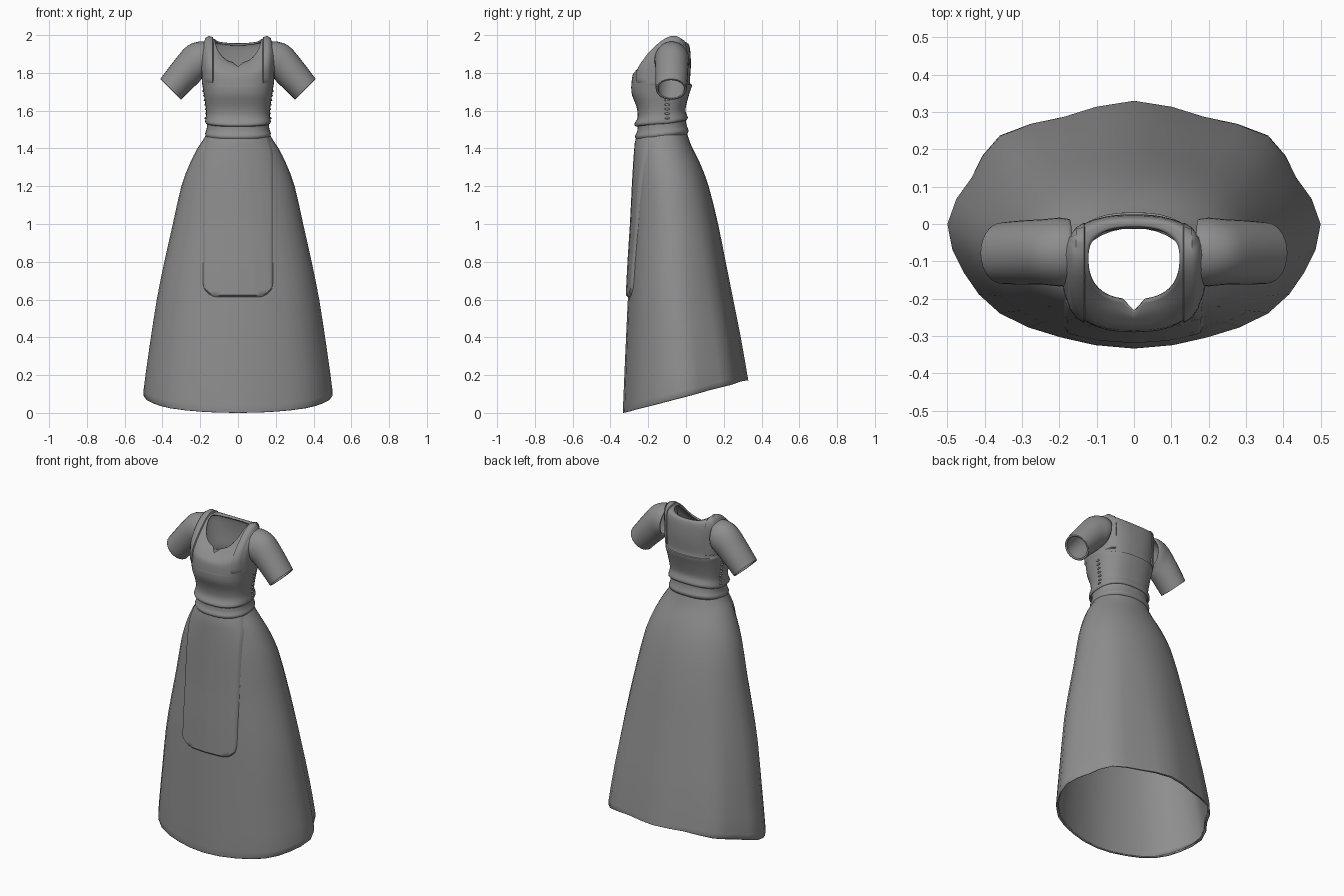
import bpy, bmesh, math
from mathutils import Vector
from mathutils.bvhtree import BVHTree

if "Cube" in bpy.data.objects:
    bpy.data.objects.remove(bpy.data.objects["Cube"])

grey = bpy.data.materials.new("grey_cloth")
grey.diffuse_color = (0.27, 0.27, 0.27, 1)
grey.use_nodes = True
grey.node_tree.nodes["Principled BSDF"].inputs["Base Color"].default_value = grey.diffuse_color


def make(name, bm, thick=0.0, mirror=False):
    """Turn a bmesh into a smooth object with optional cloth thickness and mirror."""
    me = bpy.data.meshes.new(name)
    bm.to_mesh(me)
    ob = bpy.data.objects.new(name, me)
    bpy.context.collection.objects.link(ob)
    me.materials.append(grey)
    if mirror:
        m = ob.modifiers.new("mirror", 'MIRROR')
        m.use_mirror_merge = False
    if thick:
        s = ob.modifiers.new("thickness", 'SOLIDIFY')
        s.thickness, s.offset = thick, -1
    bpy.context.view_layer.objects.active = ob
    ob.select_set(True)
    bpy.ops.object.shade_smooth_by_angle(angle=math.radians(50))
    ob.select_set(False)
    return ob


def skin(rows, closed=True):
    """Bridge rows of points with quads."""
    bm = bmesh.new()
    vs = [[bm.verts.new(p) for p in r] for r in rows]
    n = len(rows[0])
    for a, b in zip(vs, vs[1:]):
        for j in range(n if closed else n - 1):
            k = (j + 1) % n
            bm.faces.new((a[j], a[k], b[k], b[j]))
    return bm


def refine(keys, steps):
    """Smooth spline through rows of numbers."""
    out = []
    for i in range(len(keys) - 1):
        p0, p1 = keys[max(i - 1, 0)], keys[i]
        p2, p3 = keys[i + 1], keys[min(i + 2, len(keys) - 1)]
        for s in range(steps):
            t = s / steps
            out.append([b + 0.5 * t * (c - a + t * (2*a - 5*b + 4*c - d + t * (3*(b - c) + d - a)))
                        for a, b, c, d in zip(p0, p1, p2, p3)])
    return out + [list(keys[-1])]


def loft(keys, sides, n, p, steps, lobes=0.0):
    """Rings: half width, mid y, front y, back y, then z at side, front, back."""
    rows = []
    for w, ym, yf, yb, zs, zf, zb in refine(keys, steps):
        row = []
        for i in range(sides):
            a = 2 * math.pi * i / sides
            c, s = math.cos(a), math.sin(a)
            cx = math.copysign(abs(c) ** (2 / n), c)
            sy = math.copysign(abs(s) ** (2 / n), s)
            fade = max(0, 1.3 - zs) / 1.3 * (1 if s > -0.01 else 0.3)
            k = 1 + lobes * fade * (math.cos(8 * a) - 1)
            half, zend = (yb - ym, zb) if s > 0 else (ym - yf, zf)
            row.append((w * cx * k, ym + half * sy * k, zs + (zend - zs) * abs(sy) ** p))
        rows.append(row)
    return skin(rows)


# Long skirt with a slanted hem and soft folds at the back
skirt = loft([
    (.495, 0, -.333, .330, .085, 0, .172),
    (.500, 0, -.333, .325, .12, .04, .20),
    (.470, -.015, -.322, .290, .34, .30, .40),
    (.430, -.04, -.308, .250, .60, .60, .60),
    (.390, -.05, -.298, .210, .80, .80, .80),
    (.345, -.06, -.285, .170, 1.0, 1.0, 1.0),
    (.300, -.08, -.275, .120, 1.2, 1.2, 1.2),
    (.255, -.10, -.268, .075, 1.32, 1.32, 1.32),
    (.215, -.115, -.262, .035, 1.40, 1.40, 1.40),
    (.185, -.12, -.258, .015, 1.445, 1.44, 1.45),
    (.160, -.125, -.245, 0, 1.49, 1.48, 1.50)], 32, 2.1, 1, 2, 0.033)
skirt_tree = BVHTree.FromBMesh(skirt)
make("skirt", skirt, 0.012)

# Gathered waistband, higher at the back
make("waistband", loft([
    (.166, -.125, -.260, .005, 1.460, 1.445, 1.475),
    (.174, -.125, -.270, .014, 1.478, 1.463, 1.493),
    (.167, -.125, -.260, .006, 1.500, 1.485, 1.515),
    (.164, -.125, -.256, 0, 1.525, 1.510, 1.540),
    (.166, -.125, -.258, 0, 1.550, 1.535, 1.565)], 40, 2.3, 1, 3), 0.01)

# Bodice with shoulders and round neckline
bodice = loft([
    (.168, -.125, -.264, .002, 1.530, 1.515, 1.550),
    (.174, -.125, -.274, .010, 1.543, 1.528, 1.563),
    (.168, -.125, -.256, -.002, 1.580, 1.565, 1.595),
    (.171, -.125, -.262, 0, 1.620, 1.620, 1.625),
    (.180, -.13, -.285, .015, 1.680, 1.680, 1.680),
    (.186, -.13, -.290, .028, 1.720, 1.720, 1.720),
    (.189, -.13, -.289, .031, 1.738, 1.735, 1.738),
    (.191, -.13, -.288, .021, 1.752, 1.750, 1.750),
    (.194, -.125, -.282, .026, 1.86, 1.790, 1.84),
    (.188, -.09, -.262, .022, 1.95, 1.815, 1.92),
    (.160, -.07, -.235, .012, 1.986, 1.840, 1.955),
    (.122, -.09, -.205, -.008, 1.978, 1.855, 1.955)], 40, 2.5, 1.6, 3)
# Small notch at the front of the neckline
for v in bodice.verts:
    if abs(v.co.x) < 0.01 and v.co.y < -0.15 and v.co.z > 1.815:
        f = ((v.co.z - 1.81) / 0.045) ** 2
        v.co.y -= 0.03 * f
        v.co.z -= 0.022 * f
bodice_tree = BVHTree.FromBMesh(bodice)
make("bodice", bodice, 0.01)


def drape(tree, start, direction, lift):
    """Drop a point onto a surface and lift it along the ray."""
    d = Vector(direction).normalized()
    hit = tree.ray_cast(Vector(start), d)[0]
    if hit is None:
        hit = tree.find_nearest(Vector(start) + d)[0]
    return hit - d * lift


# Apron panel with rounded lower corners
us = [-1, -.95] + [-.9 + .1 * i for i in range(19)] + [.95, 1]
vs = [i / 24 for i in range(24)] + [.985, 1]
rows = []
for t in reversed(vs):
    row = []
    for u in us:
        q = max(0, (abs(u) - .55) / .45)
        low = .61 + .08 * (1 - math.sqrt(max(0, 1 - q * q)))
        x = u * (.162 + .026 * min(1, t * 9))
        z = 1.465 + (low - 1.465) * t
        lift = -.003 if abs(u) == 1 or t == 1 else .012
        row.append(drape(skirt_tree, (x, -1, z), (0, 1, 0), lift))
    rows.append(row)
make("apron", skin(rows, closed=False))

# Raised shoulder straps running from chest over to the lower back
rows = []
for i in range(33):
    a = math.radians(-5 + 185 * i / 32)
    d = Vector((0, math.cos(a), -math.sin(a)))
    row = []
    for off, lift in ((-.026, -.004), (-.021, .008), (0, .012), (.018, .009), (.024, -.004)):
        x = .155 + off
        if i in (0, 32):
            lift = -.004
        row.append(drape(bodice_tree, Vector((x, -.09, 1.755)) - d, d, lift))
    rows.append(row)
straps = skin(rows, closed=False)
bmesh.ops.recalc_face_normals(straps, faces=straps.faces)
make("shoulder_straps", straps, mirror=True)

# Short sleeves: upper x, z, lower x, z, mid y, half depth
rows = []
for xu, zu, xl, zl, yc, ry in refine([
        (.165, 1.962, .180, 1.78, -.075, .088),
        (.205, 1.966, .195, 1.765, -.075, .092),
        (.270, 1.942, .212, 1.745, -.075, .088),
        (.335, 1.868, .250, 1.710, -.076, .086),
        (.400, 1.783, .290, 1.670, -.078, .083),
        (.411, 1.768, .301, 1.658, -.078, .081)], 3):
    mid = Vector(((xu + xl) / 2, yc, (zu + zl) / 2))
    up = Vector(((xu - xl) / 2, 0, (zu - zl) / 2))
    rows.append([mid + up * math.cos(2 * math.pi * i / 28)
                 - Vector((0, ry, 0)) * math.sin(2 * math.pi * i / 28) for i in range(28)])
make("sleeves", skin(rows), 0.012, mirror=True)

# Side lacing knots
bm = bmesh.new()
for i in range(7):
    p = drape(bodice_tree, (1, -.1, 1.56 + .024 * i), (-1, 0, 0), .001)
    new = bmesh.ops.create_uvsphere(bm, u_segments=8, v_segments=6, radius=1)["verts"]
    for v in new:
        v.co = Vector((v.co.x * .006, v.co.y * .014, v.co.z * .006)) + p
make("side_lacing", bm, mirror=True)
